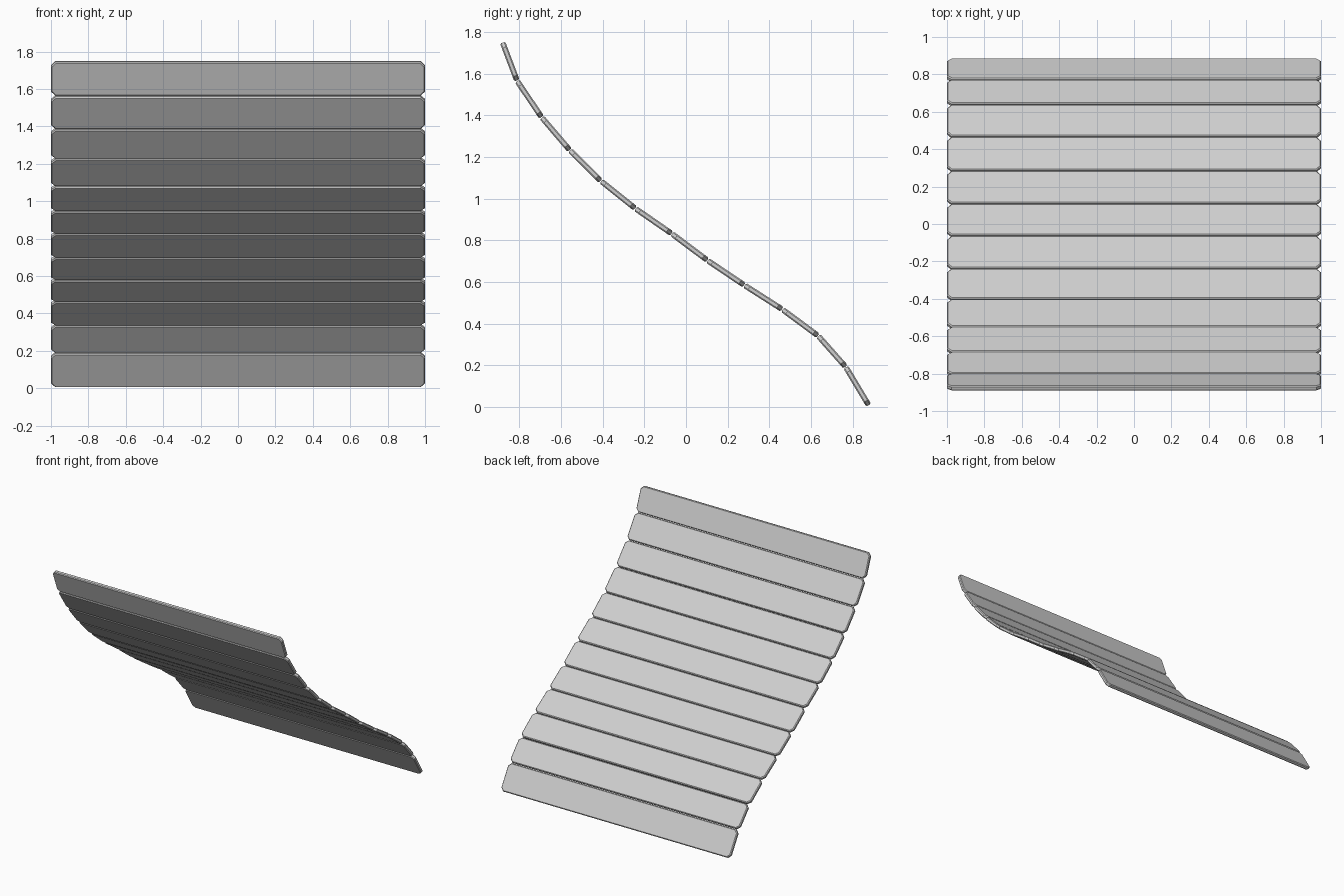
import bpy, bmesh
from mathutils import Vector, Matrix

cube = bpy.data.objects.get("Cube")
if cube:
    bpy.data.objects.remove(cube, do_unlink=True)

THICK, GAP, CORNER, BEVEL = 0.027, 0.004, 0.024, 0.006

grey = bpy.data.materials.new("light grey")
grey.use_nodes = True
colour = (0.62, 0.62, 0.62, 1)
grey.diffuse_color = colour
grey.node_tree.nodes["Principled BSDF"].inputs["Base Color"].default_value = colour

# Side curve of the panel (y, z): one point per joint, top to bottom
joints = [(-0.88, 1.75), (-0.81, 1.565), (-0.692, 1.39), (-0.557, 1.232),
          (-0.408, 1.085), (-0.243, 0.953), (-0.068, 0.832), (0.103, 0.704),
          (0.28, 0.585), (0.462, 0.469), (0.634, 0.342), (0.766, 0.193),
          (0.877, 0.008)]


def add_slat(name, start, end):
    """Flat board with cut corners and softened rims, spanning two joints."""
    a, b = Vector((0, *start)), Vector((0, *end))
    along = (a - b).normalized()
    half = (a - b).length / 2 - GAP / 2
    c = CORNER
    outline = [(1, half - c), (1 - c, half), (c - 1, half), (-1, half - c),
               (-1, c - half), (c - 1, -half), (1 - c, -half), (1, c - half)]
    bm = bmesh.new()
    face = bm.faces.new([bm.verts.new((x, v, -THICK / 2)) for x, v in outline])
    up = bmesh.ops.extrude_face_region(bm, geom=[face])["geom"]
    bmesh.ops.translate(bm, vec=(0, 0, THICK),
                        verts=[g for g in up if isinstance(g, bmesh.types.BMVert)])
    bmesh.ops.recalc_face_normals(bm, faces=bm.faces)
    # Soften the rims of both broad faces
    rims = [e for e in bm.edges if abs(e.verts[0].co.z - e.verts[1].co.z) < 1e-5]
    bmesh.ops.bevel(bm, geom=rims, offset=BEVEL, segments=1, affect='EDGES')
    # Tilt into place: local y runs along the side curve
    side = Vector((1, 0, 0))
    turn = Matrix((side, along, side.cross(along))).transposed().to_4x4()
    mesh = bpy.data.meshes.new(name)
    bm.to_mesh(mesh)
    bm.free()
    mesh.materials.append(grey)
    slat = bpy.data.objects.new(name, mesh)
    slat.matrix_world = Matrix.Translation((a + b) / 2) @ turn
    bpy.context.collection.objects.link(slat)


for i, (start, end) in enumerate(zip(joints, joints[1:])):
    add_slat(f"slat_{i + 1}", start, end)
